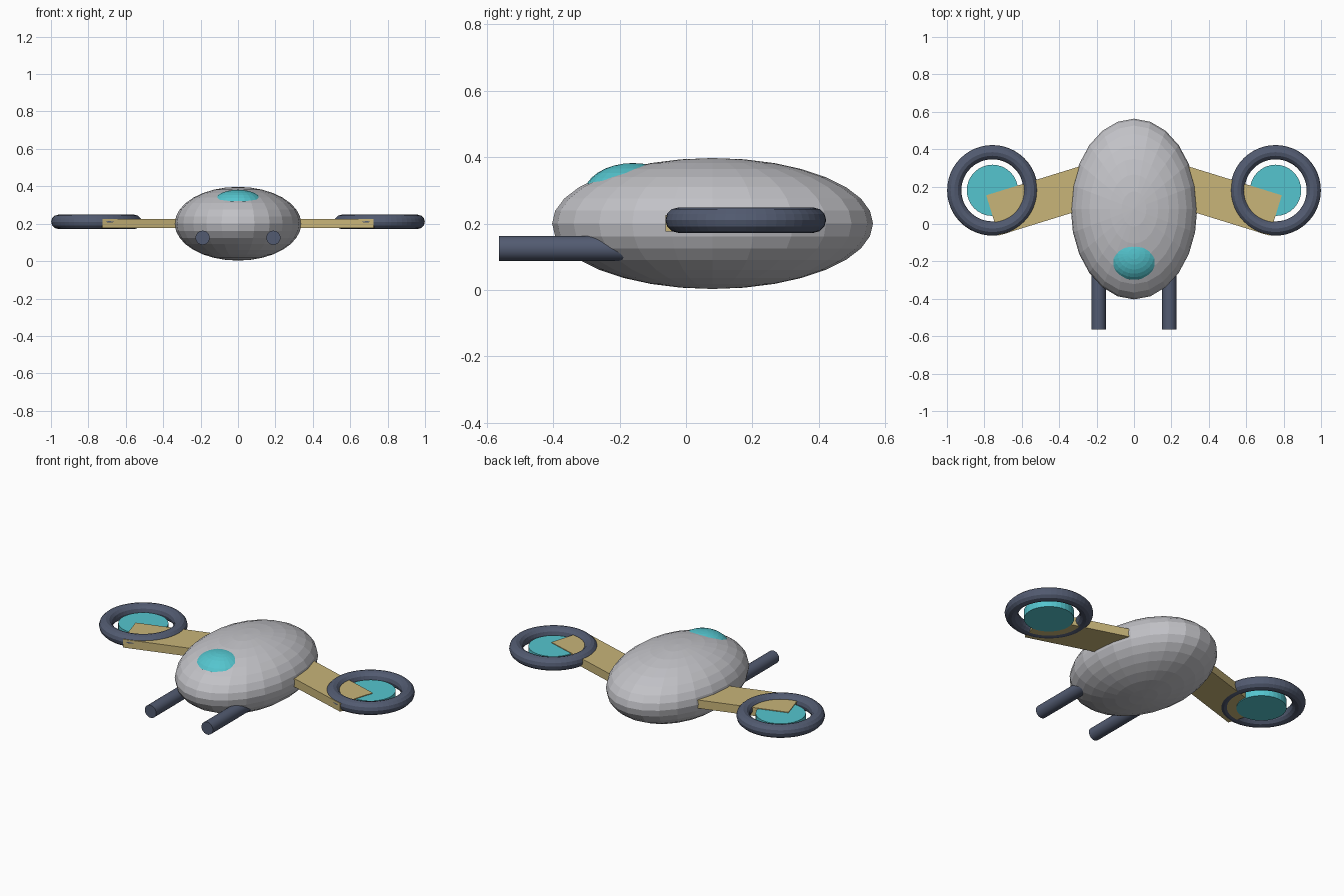
import bpy
import math
from mathutils import Vector

if "Cube" in bpy.data.objects:
    bpy.data.objects.remove(bpy.data.objects["Cube"])


def material(name, rgb):
    m = bpy.data.materials.new(name)
    m.diffuse_color = (*rgb, 1)
    m.use_nodes = True
    m.node_tree.nodes["Principled BSDF"].inputs["Base Color"].default_value = m.diffuse_color
    return m


GREY = material("hull grey", (0.54, 0.54, 0.57))
TAN = material("wing tan", (0.58, 0.46, 0.19))
TEAL = material("glow teal", (0.09, 0.56, 0.62))
SLATE = material("dark slate", (0.085, 0.105, 0.165))


def finish(name, mat):
    ob = bpy.context.object
    ob.name = name
    ob.data.materials.append(mat)
    return ob


def ellipsoid(name, mat, loc, radii, segments, rings):
    bpy.ops.mesh.primitive_uv_sphere_add(segments=segments, ring_count=rings, location=loc)
    ob = finish(name, mat)
    ob.scale = radii
    return ob


# Faceted hull and the canopy bulging out of its nose
ellipsoid("hull", GREY, (0, 0.08, 0.2), (0.338, 0.483, 0.197), 24, 16)
ellipsoid("canopy", TEAL, (0, -0.16, 0.282), (0.155, 0.15, 0.1), 24, 16)

SWEEP = 0.3
for side, label in ((1, "right"), (-1, "left")):
    # Forward-swept wing, its inner end buried in the hull
    tip = Vector((0.757, 0.046, 0.201))
    centre = tip - Vector((math.cos(SWEEP), -math.sin(SWEEP), 0)) * 0.28
    bpy.ops.mesh.primitive_cube_add(size=1, location=(side * centre.x, centre.y, centre.z),
                                    rotation=(0, 0, -side * SWEEP))
    wing = finish(label + "_wing", TAN)
    wing.scale = (0.56, 0.225, 0.05)

    # Rotor guard ring and thruster disc at the wing tip
    bpy.ops.mesh.primitive_torus_add(major_radius=0.204, minor_radius=0.038,
                                     major_segments=48, minor_segments=12,
                                     location=(side * 0.757, 0.18, 0.21))
    finish(label + "_ring", SLATE)
    bpy.ops.mesh.primitive_cylinder_add(vertices=32, radius=0.137, depth=0.05,
                                        location=(side * 0.757, 0.18, 0.197))
    finish(label + "_thruster", TEAL)

    # Forward barrel
    bpy.ops.mesh.primitive_cylinder_add(vertices=24, radius=0.038, depth=0.41,
                                        location=(side * 0.189, -0.358, 0.125),
                                        rotation=(math.pi / 2, 0, 0))
    finish(label + "_barrel", SLATE)
    bpy.ops.object.shade_smooth_by_angle(angle=math.radians(30))
